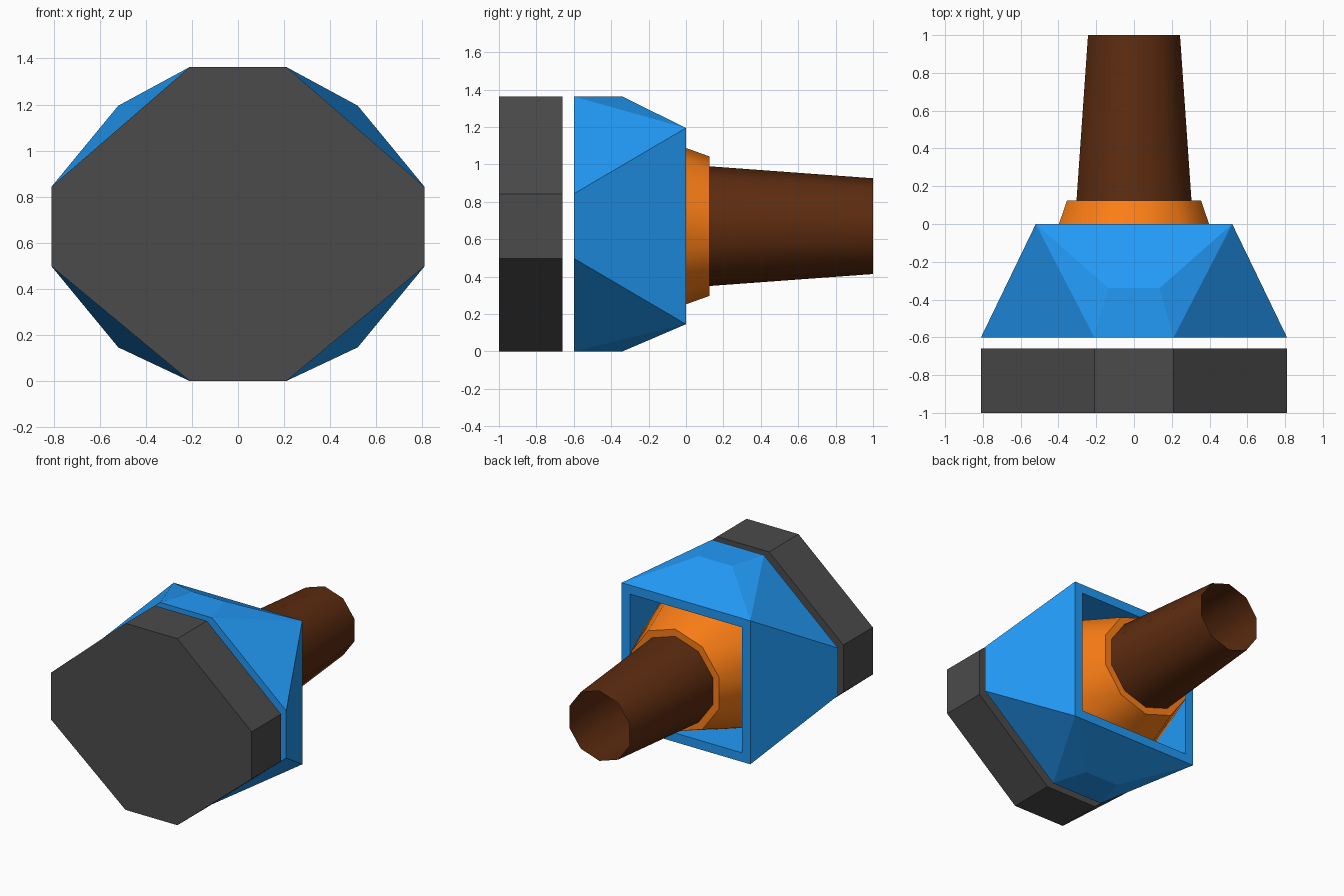
import bpy, bmesh, math

if "Cube" in bpy.data.objects:
    bpy.data.objects.remove(bpy.data.objects["Cube"])

ZC = 0.67  # height of the long axis


def finish(bm, name, color, smooth=False, fix_normals=True):
    if fix_normals:
        bmesh.ops.recalc_face_normals(bm, faces=bm.faces)
    mesh = bpy.data.meshes.new(name)
    bm.to_mesh(mesh)
    bm.free()
    obj = bpy.data.objects.new(name, mesh)
    bpy.context.collection.objects.link(obj)
    mat = bpy.data.materials.new(name + "_color")
    mat.diffuse_color = (*color, 1)
    mat.use_nodes = True
    mat.node_tree.nodes["Principled BSDF"].inputs["Base Color"].default_value = mat.diffuse_color
    mesh.materials.append(mat)
    if smooth:
        bpy.ops.object.select_all(action='DESELECT')
        obj.select_set(True)
        bpy.context.view_layer.objects.active = obj
        bpy.ops.object.shade_smooth_by_angle(angle=math.radians(45))
    return obj


def octagon(bm, y):
    # Irregular eight-sided outline, counter-clockwise seen from the front
    pts = [(0.21, 0), (0.81, 0.498), (0.81, 0.843), (0.21, 1.363)]
    pts += [(-x, z) for x, z in reversed(pts)]
    return [bm.verts.new((x, y, z)) for x, z in pts]


def lathe(name, profile, color, sides=10):
    # Open surface of revolution around the y axis; profile is (y, radius)
    bm = bmesh.new()
    rings = []
    for y, r in profile:
        angles = [2 * math.pi * i / sides for i in range(sides)]
        rings.append([bm.verts.new((r * math.sin(a), y, ZC + r * math.cos(a)))
                      for a in angles])
    for a, b in zip(rings, rings[1:]):
        for i in range(sides):
            j = (i + 1) % sides
            bm.faces.new((a[i], b[i], b[j], a[j]))
    # Wound so that normals point outwards
    bm.normal_update()
    f = next(iter(bm.faces))
    c = f.calc_center_median()
    if f.normal.x * c.x + f.normal.z * (c.z - ZC) < 0:
        bmesh.ops.reverse_faces(bm, faces=bm.faces)
    return finish(bm, name, color, smooth=True, fix_normals=False)


# Front plate: extruded octagon
bm = bmesh.new()
front, back = octagon(bm, -1.0), octagon(bm, -0.66)
bm.faces.new(front)
bm.faces.new(back)
for i in range(8):
    j = (i + 1) % 8
    bm.faces.new((front[i], front[j], back[j], back[i]))
finish(bm, "front_plate", (0.07, 0.07, 0.07))

# Housing: octagon tapering to a square, with a square socket in the back
bm = bmesh.new()
o = octagon(bm, -0.6)
sq = [bm.verts.new((x, 0, z)) for x, z in
      ((0.52, 0.146), (0.52, 1.195), (-0.52, 1.195), (-0.52, 0.146))]
ridge = [bm.verts.new((x, -0.34, z)) for x, z in
         ((0.135, 0), (0.135, 1.363), (-0.135, 1.363), (-0.135, 0))]
bm.faces.new(o)
for k in (0, 2):
    lo, hi = k, k + 1
    v = o[2 * k:2 * k + 4]
    bm.faces.new((v[1], v[2], sq[hi], sq[lo]))          # side
    for a, b, n in ((v[0], v[1], lo), (v[3], v[2], hi)):  # corners
        bm.faces.new((a, b, sq[n]))
        bm.faces.new((a, sq[n], ridge[n]))
for a, b, p, q in ((0, 3, 0, 7), (1, 2, 3, 4)):          # bottom and top
    bm.faces.new((o[p], ridge[a], ridge[b], o[q]))
    bm.faces.new((ridge[a], sq[a], sq[b], ridge[b]))
rim = bm.faces.new(sq)
bmesh.ops.recalc_face_normals(bm, faces=bm.faces)
bmesh.ops.inset_region(bm, faces=[rim], thickness=0.093)
socket = bmesh.ops.extrude_discrete_faces(bm, faces=[rim])["faces"][0]
for v in socket.verts:
    v.co.y = -0.59
finish(bm, "housing", (0.016, 0.32, 0.92), fix_normals=False)

# Collar cone filling the socket, with a flat ring at its end
lathe("collar", [(-0.58, 0.626), (0.125, 0.373), (0.125, 0.32)],
      (0.98, 0.21, 0.008))

# Open tapered tube
lathe("tube", [(0.125, 0.32), (1.0, 0.256)], (0.11, 0.025, 0.005))
